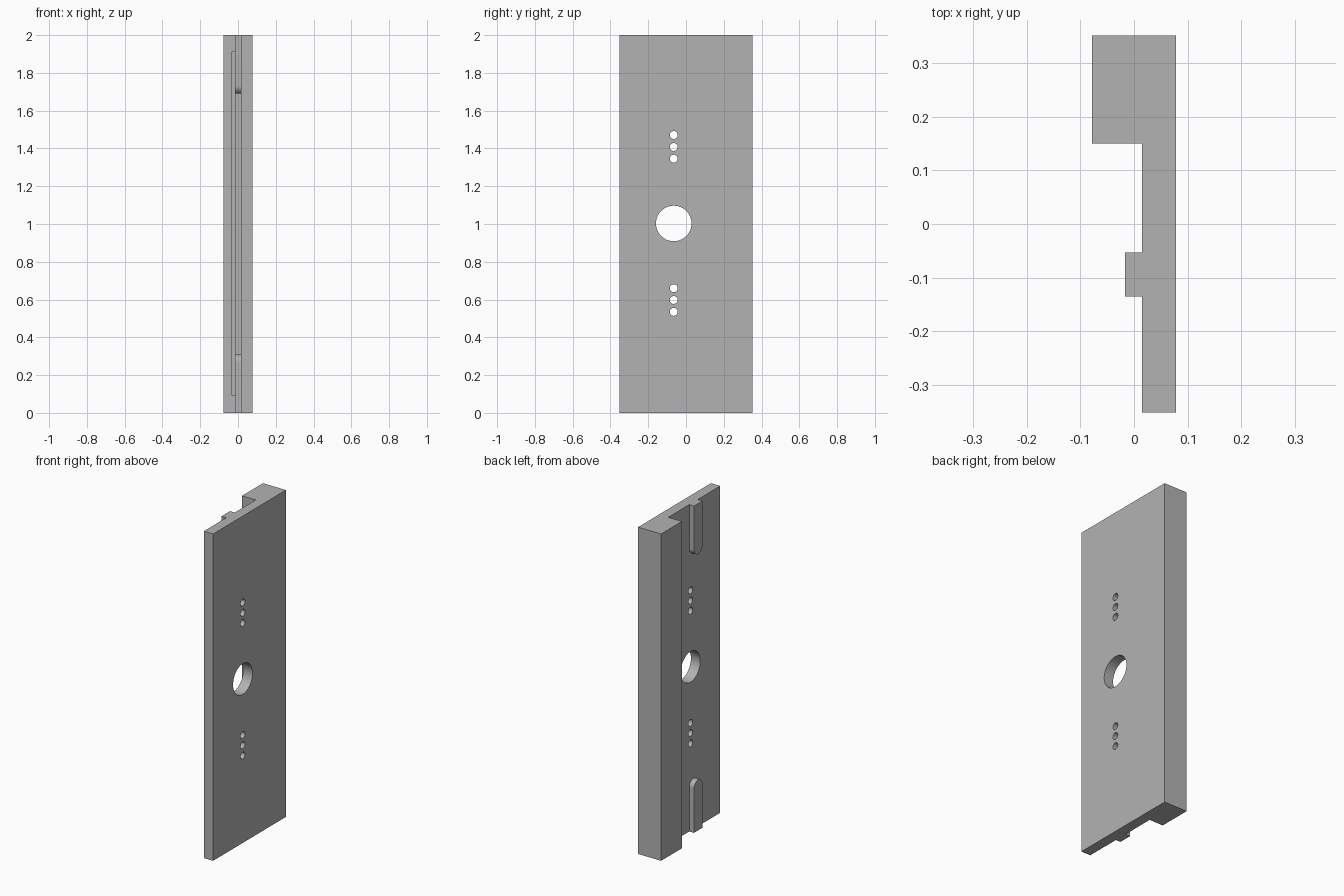
import bpy, bmesh, math

if "Cube" in bpy.data.objects:
    bpy.data.objects.remove(bpy.data.objects["Cube"], do_unlink=True)

HEIGHT = 2.0
FACE, INNER, BACK = 0.078, 0.015, -0.078      # x of plate face, inner face, rail back
HALF_DEPTH, RAIL_Y = 0.352, 0.15
HOLE_Y = -0.065

grey = bpy.data.materials.new("plain_grey")
grey.use_nodes = True
colour = (0.45, 0.45, 0.45, 1)
grey.diffuse_color = colour
grey.node_tree.nodes["Principled BSDF"].inputs["Base Color"].default_value = colour


def prism(name, outline, offset):
    """Extrude a flat outline of 3D points along an offset."""
    bm = bmesh.new()
    face = bm.faces.new([bm.verts.new(p) for p in outline])
    ext = bmesh.ops.extrude_face_region(bm, geom=[face])
    moved = [g for g in ext["geom"] if isinstance(g, bmesh.types.BMVert)]
    bmesh.ops.translate(bm, verts=moved, vec=offset)
    bmesh.ops.recalc_face_normals(bm, faces=bm.faces)
    mesh = bpy.data.meshes.new(name)
    bm.to_mesh(mesh)
    bm.free()
    mesh.materials.append(grey)
    obj = bpy.data.objects.new(name, mesh)
    bpy.context.collection.objects.link(obj)
    return obj


def arc(y, z, radius, start, end, steps, x):
    return [(x, y + radius * math.cos(a), z + radius * math.sin(a))
            for a in (start + (end - start) * i / steps for i in range(steps + 1))]


def cut(target, cutter):
    cutter.hide_render = True
    mod = target.modifiers.new("cut", 'BOOLEAN')
    mod.operation, mod.solver, mod.object = 'DIFFERENCE', 'EXACT', cutter
    bpy.context.view_layer.objects.active = target
    bpy.ops.object.modifier_apply(modifier=mod.name)
    bpy.data.objects.remove(cutter, do_unlink=True)


# Plate with a thick rail along its rear edge
section = [(FACE, -HALF_DEPTH), (FACE, HALF_DEPTH), (BACK, HALF_DEPTH),
           (BACK, RAIL_Y), (INNER, RAIL_Y), (INNER, -HALF_DEPTH)]
plate = prism("mounting_plate", [(x, y, 0) for x, y in section], (0, 0, HEIGHT))

# Large centre hole and two rows of small holes
holes = [(1.003, 0.094, 64)]
holes += [(1.003 + side * d, 0.021, 32) for side in (-1, 1) for d in (0.343, 0.405, 0.468)]
for z, radius, sides in holes:
    ring = arc(HOLE_Y, z, radius, 0, 2 * math.pi, sides, -0.05)[:-1]
    cut(plate, prism("hole_cutter", ring, (0.2, 0, 0)))

# Long slot in the inner side of the rail
slot = [(x, RAIL_Y - 0.02, z) for x, z in
        ((-0.035, 0.095), (-0.016, 0.095), (-0.016, 1.91), (-0.035, 1.91))]
cut(plate, prism("slot_cutter", slot, (0, 0.07, 0)))

# Round-ended guide tabs at both ends of the inner face
TAB_Y, TAB_R, TAB_LENGTH = -0.094, 0.041, 0.31
parts = [plate]
for name, base, up in (("lower_tab", 0, 1), ("upper_tab", HEIGHT, -1)):
    centre = base + up * (TAB_LENGTH - TAB_R)
    outline = arc(TAB_Y, centre, TAB_R, 0, up * math.pi, 24, -0.017)
    outline += [(-0.017, TAB_Y - TAB_R, base), (-0.017, TAB_Y + TAB_R, base)]
    parts.append(prism(name, outline, (INNER + 0.017, 0, 0)))

# Smooth hole walls and tab ends, sharp edges elsewhere
bpy.ops.object.select_all(action='DESELECT')
for obj in parts:
    obj.select_set(True)
bpy.context.view_layer.objects.active = plate
bpy.ops.object.shade_smooth_by_angle(angle=math.radians(30))
